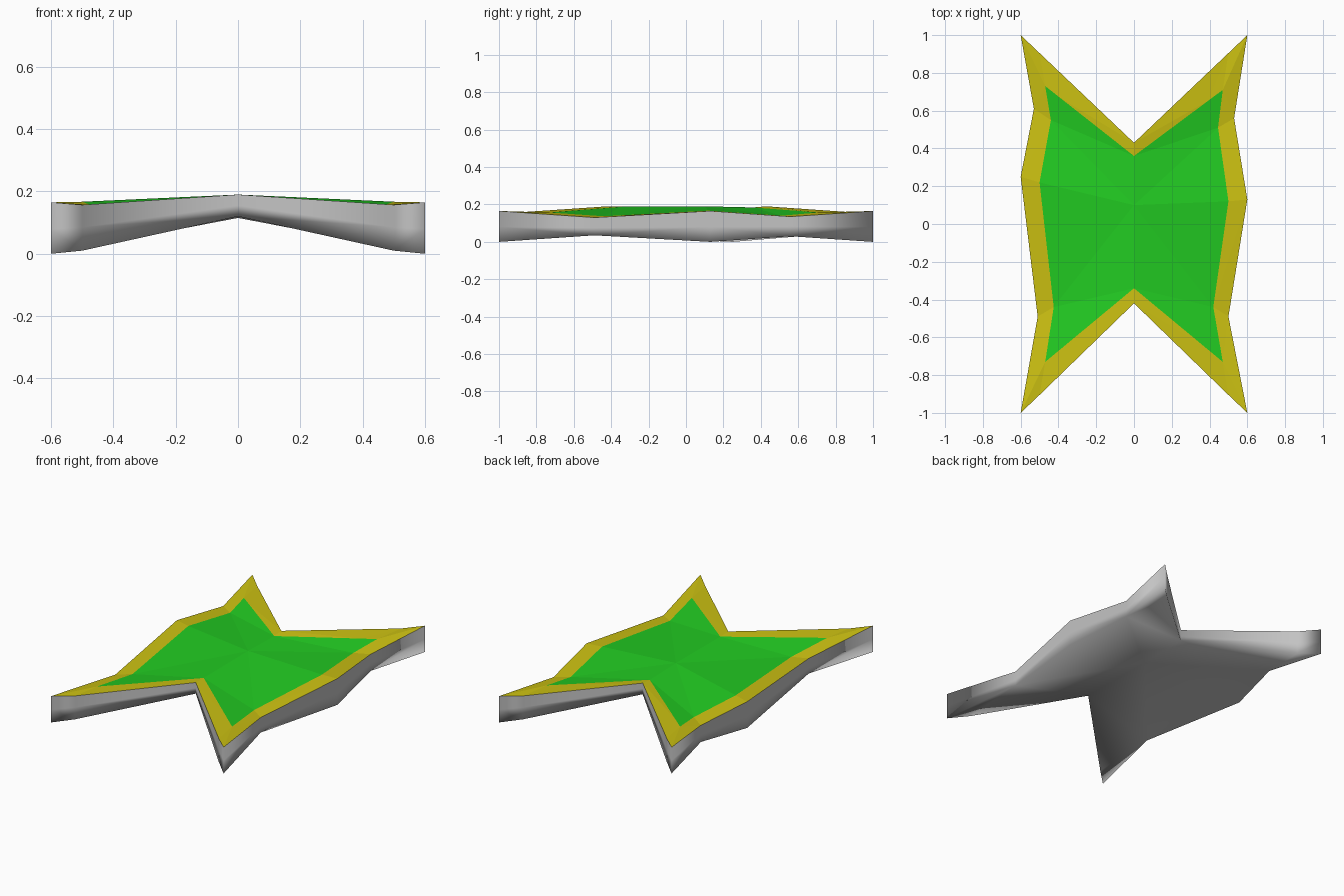
import bpy, bmesh, math
from mathutils import Vector

if "Cube" in bpy.data.objects:
    bpy.data.objects.remove(bpy.data.objects["Cube"])


def material(name, rgb):
    m = bpy.data.materials.new(name)
    m.diffuse_color = (*rgb, 1)
    m.use_nodes = True
    m.node_tree.nodes["Principled BSDF"].inputs["Base Color"].default_value = m.diffuse_color
    return m


GREY = material("grey underside", (0.55, 0.55, 0.55))
YELLOW = material("yellow border", (0.6, 0.53, 0.006))
GREEN = material("green field", (0.016, 0.6, 0.016))

# Outline per side, front valley to back valley: x, y, bottom z, rim crease z, top z
FRONT, BACK = (0, -0.42, 0.12, 0.155, 0.19), (0, 0.43, 0.12, 0.155, 0.19)
RIGHT = [(0.5, -0.905, 0.01, 0.085, 0.157), (0.6, -1, 0, 0.08, 0.165),
         (0.5, -0.49, 0.035, 0.075, 0.13), (0.6, 0.13, 0, 0.08, 0.165),
         (0.53, 0.56, 0.03, 0.082, 0.135), (0.6, 1, 0, 0.08, 0.165),
         (0.5, 0.905, 0.01, 0.085, 0.157)]
LEFT = [(-0.5, -0.905, 0.01, 0.085, 0.157), (-0.6, -1, 0, 0.08, 0.165),
        (-0.51, -0.49, 0.035, 0.075, 0.13), (-0.6, 0.25, 0, 0.08, 0.165),
        (-0.53, 0.61, 0.03, 0.082, 0.135), (-0.6, 1, 0, 0.08, 0.165),
        (-0.5, 0.905, 0.01, 0.085, 0.157)]
OUTLINE = [FRONT] + RIGHT + [BACK] + LEFT[::-1]

# Inner border outline, without the points next to the tips
IN_F, IN_B = Vector((0, -0.34, 0.188)), Vector((0, 0.36, 0.184))
IN_RIGHT = [(0.47, -0.73, 0.157), (0.42, -0.44, 0.137), (0.5, 0.12, 0.167),
            (0.445, 0.51, 0.14), (0.47, 0.71, 0.157)]
IN_LEFT = [(-0.47, -0.73, 0.157), (-0.425, -0.44, 0.137), (-0.5, 0.22, 0.167),
           (-0.44, 0.55, 0.14), (-0.47, 0.73, 0.157)]


def inner_side(pts):
    p = [Vector(v) for v in pts]
    return [IN_F.lerp(p[0], 0.83)] + p + [IN_B.lerp(p[-1], 0.83)]


INNER = [IN_F] + inner_side(IN_RIGHT) + [IN_B] + inner_side(IN_LEFT)[::-1]


def make_object(name, bm, mats, smooth):
    bmesh.ops.triangulate(bm, faces=[f for f in bm.faces if len(f.verts) > 3])
    me = bpy.data.meshes.new(name)
    bm.to_mesh(me)
    bm.free()
    for m in mats:
        me.materials.append(m)
    ob = bpy.data.objects.new(name, me)
    bpy.context.collection.objects.link(ob)
    for p in me.polygons:
        p.use_smooth = smooth
    return ob


def strip(bm, lower, upper, mat=0):
    n = len(lower)
    for i in range(n):
        j = (i + 1) % n
        bm.faces.new((lower[i], lower[j], upper[j], upper[i])).material_index = mat


def fill(bm, ring, middle, flip, mat=0):
    """Close a 16-point ring with a roof of triangles around a middle point."""
    for side in ([0, 1, 2, 3, 4, 5, 6, 7, 8], [0, 15, 14, 13, 12, 11, 10, 9, 8]):
        f, k, t, n, s, n2, t2, k2, b = [ring[i] for i in side]
        tris = [(f, k, n), (k, t, n), (f, n, middle), (middle, n, s),
                (middle, s, n2), (middle, n2, b), (b, n2, k2), (k2, n2, t2)]
        for tri in tris:
            if (side[1] == 15) != flip:
                tri = tri[::-1]
            bm.faces.new(tri).material_index = mat


# Body: rim in two bands, and underside
bm = bmesh.new()
low, mid, high = [[bm.verts.new((p[0], p[1], p[k])) for p in OUTLINE] for k in (2, 3, 4)]
strip(bm, low, mid)
strip(bm, mid, high)
fill(bm, low, bm.verts.new((0, 0.1, 0.115)), True)
make_object("body_shell", bm, [GREY], True)

# Top: yellow border and green field
bm = bmesh.new()
outer = [bm.verts.new((p[0], p[1], p[4])) for p in OUTLINE]
inner = [bm.verts.new(p) for p in INNER]
strip(bm, outer, inner, 0)
fill(bm, inner, bm.verts.new((0, 0.1, 0.19)), False, 1)
make_object("top_surface", bm, [YELLOW, GREEN], False)
